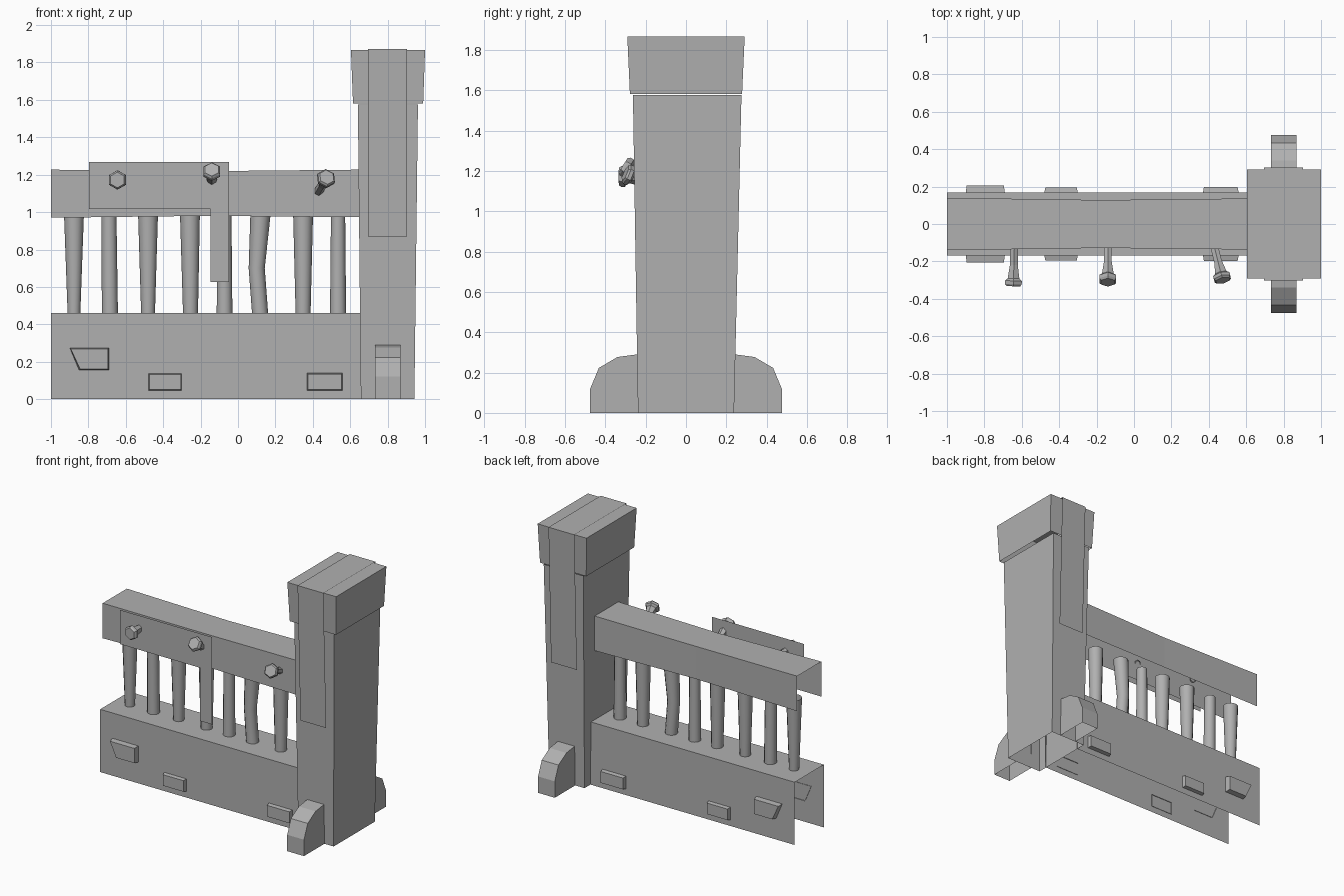
import bpy, math
from mathutils import Vector

if "Cube" in bpy.data.objects:
    bpy.data.objects.remove(bpy.data.objects["Cube"])

stone = bpy.data.materials.new("dark_grey")
stone.diffuse_color = (0.435, 0.435, 0.435, 1)
stone.use_nodes = True
stone.node_tree.nodes["Principled BSDF"].inputs["Base Color"].default_value = stone.diffuse_color


def make(name, verts, faces, smooth=False):
    me = bpy.data.meshes.new(name)
    me.from_pydata([tuple(v) for v in verts], [], faces)
    me.materials.append(stone)
    me.update()
    ob = bpy.data.objects.new(name, me)
    bpy.context.collection.objects.link(ob)
    if smooth:
        for p in me.polygons:
            p.use_smooth = True
    return ob


def loft(name, rings, closed=True, cap=False, smooth=False):
    """Skin a list of equal-length rings; optionally close the last ring."""
    n = len(rings[0])
    verts = [v for r in rings for v in r]
    faces = []
    for i in range(len(rings) - 1):
        for j in range(n if closed else n - 1):
            k = (j + 1) % n
            faces.append((i*n + j, i*n + k, (i+1)*n + k, (i+1)*n + j))
    if cap:
        faces.append(tuple(range((len(rings) - 1)*n, len(rings)*n)))
    return make(name, verts, faces, smooth)


def rect(x0, x1, y0, y1, z):
    return [(x0, y0, z), (x1, y0, z), (x1, y1, z), (x0, y1, z)]


def channel(x, y, z0, z1):
    """Open-bottomed cross-section at a given x."""
    return [(x, y, z0), (x, y, z1), (x, -y, z1), (x, -y, z0)]


# Low wall and handrail: hollow channels, open at the bottom and ends
loft("base_wall", [channel(x, 0.169, 0, 0.46) for x in (-1, 0.66)], closed=False)
loft("handrail", [channel(-1, 0.14, 0.97, 1.227),
                  channel(-0.17, 0.128, 0.98, 1.219),
                  channel(0.65, 0.137, 0.973, 1.227)], closed=False)

# Tapered post and its flared cap
loft("post", [rect(0.657, 0.943, -0.238, 0.238, 0),
              rect(0.641, 0.962, -0.263, 0.275, 1.575)])
loft("post_cap", [rect(0.615, 0.99, -0.278, 0.278, 1.58),
                  rect(0.604, 1.0, -0.291, 0.291, 1.867)], cap=True)

# Strap running over the cap and down both faces
path = [(-0.269, 0.87), (-0.302, 1.872), (0.302, 1.872), (0.272, 0.87)]
loft("post_strap", [[(x, y, z) for y, z in path] for x in (0.695, 0.904)], closed=False)

# Rounded buttress feet, front and back
foot = [(0.235, 0), (0.475, 0), (0.475, 0.12), (0.432, 0.223), (0.34, 0.277), (0.235, 0.291)]
for s, side in ((-1, "front"), (1, "back")):
    pts = [(x, s*y, z) for x in (0.732, 0.868) for y, z in foot]
    faces = [(i, i + 1, i + 7, i + 6) for i in range(1, 5)]
    faces += [tuple(range(6)), tuple(range(11, 5, -1))]
    make("foot_" + side, pts, faces)

# Raised stone blocks with chamfered sides on both wall faces
blocks = [([(-0.9, 0.275), (-0.69, 0.275), (-0.69, 0.155), (-0.85, 0.155)], 0.207),
          ([(-0.48, 0.138), (-0.3, 0.138), (-0.3, 0.045), (-0.48, 0.045)], 0.195),
          ([(0.368, 0.14), (0.56, 0.14), (0.56, 0.045), (0.368, 0.045)], 0.197)]
for i, (outline, depth) in enumerate(blocks):
    cx = sum(p[0] for p in outline) / 4
    cz = sum(p[1] for p in outline) / 4
    for s, side in ((-1, "front"), (1, "back")):
        base = [(x, s*0.165, z) for x, z in outline]
        top = [(x - math.copysign(0.006, x - cx), s*depth, z - math.copysign(0.006, z - cz))
               for x, z in outline]
        loft(f"stone_block_{side}_{i + 1}", [base, top], cap=True)

# Balusters: (x, z, radius) stations from bottom to top
balusters = [
    [(-0.877, 0.46, 0.034), (-0.877, 0.985, 0.053)],
    [(-0.685, 0.46, 0.043), (-0.69, 0.985, 0.04)],
    [(-0.481, 0.46, 0.037), (-0.481, 0.985, 0.053)],
    [(-0.254, 0.46, 0.04), (-0.257, 0.985, 0.053)],
    [(-0.072, 0.46, 0.042), (-0.072, 0.985, 0.037)],
    [(0.118, 0.46, 0.043), (0.1, 0.7, 0.043), (0.12, 0.985, 0.054)],
    [(0.348, 0.46, 0.04), (0.348, 0.985, 0.053)],
    [(0.535, 0.46, 0.043), (0.535, 0.985, 0.038)]]
for i, stations in enumerate(balusters):
    rings = [[(x + r*math.cos(a*math.tau/12), r*math.sin(a*math.tau/12), z)
              for a in range(12)] for x, z, r in stations]
    loft(f"baluster_{i + 1}", rings, smooth=True)

# L-shaped repair plank hanging in front of the rail
y = -0.23
plank = [(-0.797, 1.267), (-0.797, 1.016), (-0.147, 1.016), (-0.147, 0.626),
         (-0.048, 0.626), (-0.048, 1.016), (-0.048, 1.267), (-0.147, 1.267)]
make("repair_plank", [(x, y, z) for x, z in plank],
     [(0, 1, 2, 7), (7, 2, 5, 6), (2, 3, 4, 5)])

# Hexagonal spikes driven into the rail, the last two tilted
profile = [(0, 0.024), (0.45, 0.024), (0.8, 0.036), (0.86, 0.052), (0.95, 0.051), (1.0, 0.042)]
spikes = [((-0.64, -0.125, 1.172), (-0.645, -0.333, 1.172)),
          ((-0.14, -0.125, 1.11), (-0.14, -0.312, 1.228)),
          ((0.43, -0.125, 1.11), (0.475, -0.302, 1.187))]
for i, (a, b) in enumerate(spikes):
    a, b = Vector(a), Vector(b)
    axis = (b - a).normalized()
    u = axis.cross(Vector((0, 0, 1))).normalized()
    v = u.cross(axis)
    rings = [[a.lerp(b, t) + u*r*math.sin(k*math.tau/6) + v*r*math.cos(k*math.tau/6)
              for k in range(6)] for t, r in profile]
    loft(f"spike_{i + 1}", rings, cap=True)
